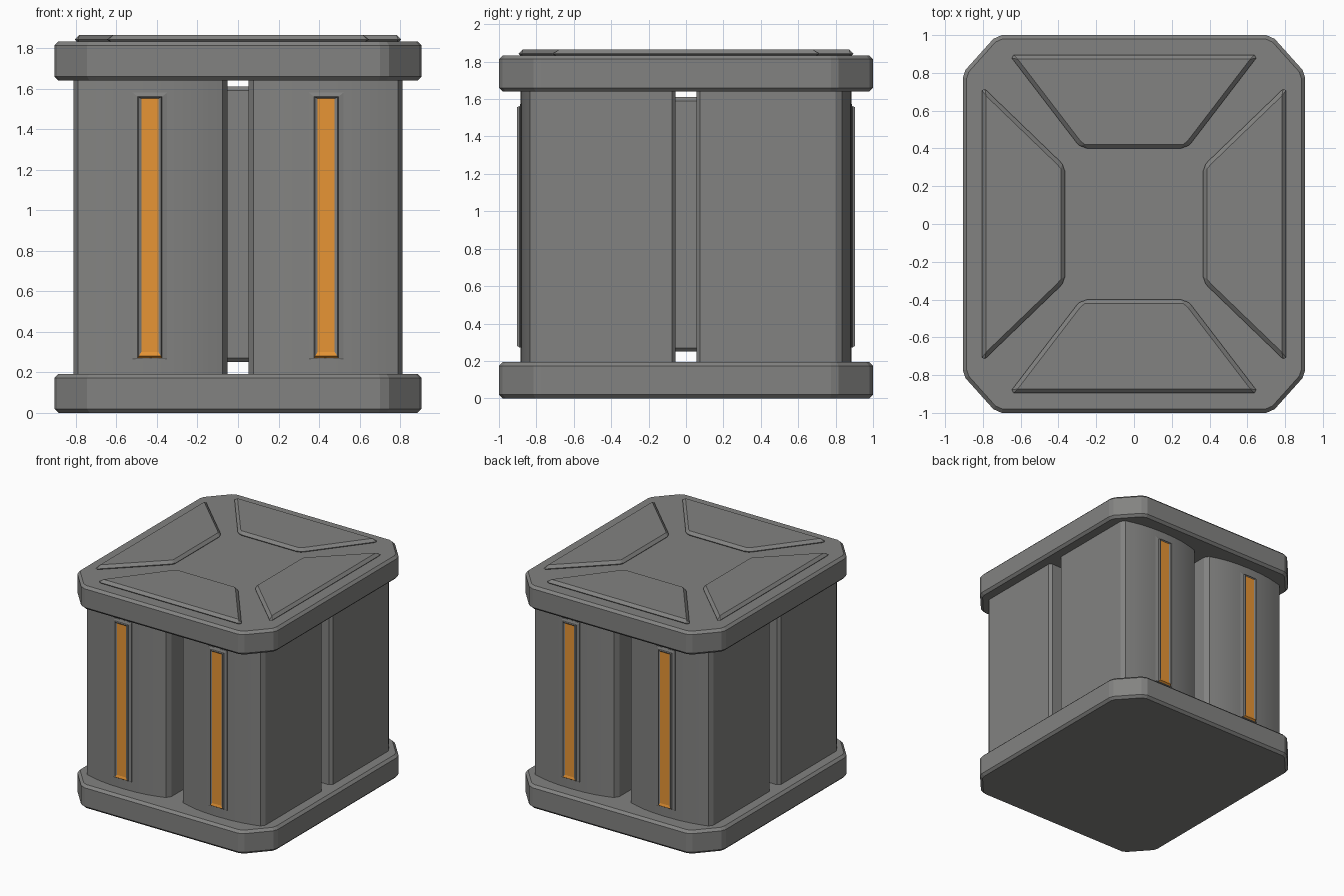
import bpy, bmesh

if "Cube" in bpy.data.objects:
    bpy.data.objects.remove(bpy.data.objects["Cube"])

orange = bpy.data.materials.new("orange")
orange.diffuse_color = (0.8, 0.30, 0.035, 1)
orange.use_nodes = True
orange.node_tree.nodes["Principled BSDF"].inputs["Base Color"].default_value = orange.diffuse_color
grey = bpy.data.materials.new("grey")
grey.diffuse_color = (0.225, 0.225, 0.22, 1)
grey.use_nodes = True
grey.node_tree.nodes["Principled BSDF"].inputs["Base Color"].default_value = grey.diffuse_color


def finish(name, bm, bevel=0, smooth=True):
    bmesh.ops.recalc_face_normals(bm, faces=bm.faces)
    me = bpy.data.meshes.new(name)
    bm.to_mesh(me)
    bm.free()
    me.materials.append(grey)
    ob = bpy.data.objects.new(name, me)
    bpy.context.collection.objects.link(ob)
    if bevel:
        mod = ob.modifiers.new("bevel", 'BEVEL')
        mod.width = bevel
        mod.segments = 1
        mod.limit_method = 'ANGLE'
        mod.angle_limit = 0.6
    if smooth:
        bpy.ops.object.select_all(action='DESELECT')
        ob.select_set(True)
        bpy.context.view_layer.objects.active = ob
        bpy.ops.object.shade_smooth_by_angle(angle=0.5)
    return ob


def prism(name, pts, z0, z1, bevel=0, smooth=False):
    bm = bmesh.new()
    f = bm.faces.new([bm.verts.new((x, y, z0)) for x, y in pts])
    top = bmesh.ops.extrude_face_region(bm, geom=[f])['geom']
    for v in top:
        if isinstance(v, bmesh.types.BMVert):
            v.co.z = z1
    return finish(name, bm, bevel, smooth)


# base and lid slabs: rectangles with cut, softened corners
quarter = [(0.906, 0.775), (0.893, 0.815), (0.745, 0.98), (0.70, 1.0)]
outline = (quarter + [(-x, y) for x, y in reversed(quarter)]
           + [(-x, -y) for x, y in quarter] + [(x, -y) for x, y in reversed(quarter)])
for name, z0 in (("base_slab", 0), ("lid_slab", 1.64)):
    slab = prism(name, outline, z0, z0 + 0.193, 0.02)
    slab.modifiers["bevel"].angle_limit = 1.2

# raised trapezoid panels on the lid
for s, side in ((1, "back"), (-1, "front")):
    half = [(0.66, 0.895), (0.30, 0.425), (0.27, 0.40)]
    pts = half + [(-x, y) for x, y in reversed(half)]
    prism("lid_panel_" + side, [(x, s * y) for x, y in pts], 1.82, 1.865, 0.022)
for s, side in ((1, "right"), (-1, "left")):
    half = [(0.805, 0.73), (0.39, 0.33), (0.365, 0.30)]
    pts = half + [(x, -y) for x, y in reversed(half)]
    prism("lid_panel_" + side, [(s * x, y) for x, y in pts], 1.82, 1.865, 0.022)

# inner core seen through the gaps
bm = bmesh.new()
bmesh.ops.create_cube(bm, size=1)
for v in bm.verts:
    v.co.z = 0.93 + v.co.z * 1.36
finish("core", bm, 0.02, False)

# four corner columns with bulged outer face
column = [(0.075, 0.055), (0.79, 0.055), (0.812, 0.075), (0.812, 0.80), (0.79, 0.835),
          (0.72, 0.853), (0.65, 0.868), (0.55, 0.88), (0.43, 0.884), (0.32, 0.88),
          (0.22, 0.867), (0.14, 0.848), (0.077, 0.828), (0.053, 0.79), (0.053, 0.077)]


def light_strip(name, sx, sy):
    # bevelled grey housing with a narrow orange inset face
    rings = [(0.085, 0.22, 1.585, 0.86), (0.085, 0.27, 1.58, 0.884),
             (0.06, 0.272, 1.56, 0.89), (0.055, 0.28, 1.558, 0.903),
             (0.042, 0.30, 1.55, 0.897)]
    bm = bmesh.new()
    loops = []
    for w, z0, z1, y in rings:
        loops.append([bm.verts.new((sx * (0.435 + dx), sy * y, z)) for dx, z in
                      ((-w, z0), (w, z0), (w, z1), (-w, z1))])
    for k in range(len(rings) - 1):
        for i in range(4):
            j = (i + 1) % 4
            f = bm.faces.new((loops[k][i], loops[k][j], loops[k + 1][j], loops[k + 1][i]))
            if i == 0 and k >= 2:
                f.material_index = 1
    bm.faces.new(loops[-1]).material_index = 1
    bm.faces.new(loops[0])
    finish(name, bm, 0, False).data.materials.append(orange)


for sx, a in ((1, "right"), (-1, "left")):
    for sy, b in ((1, "back"), (-1, "front")):
        prism(f"column_{b}_{a}", [(sx * x, sy * y) for x, y in column], 0.18, 1.65, 0, True)
        light_strip(f"light_strip_{b}_{a}", sx, sy)
